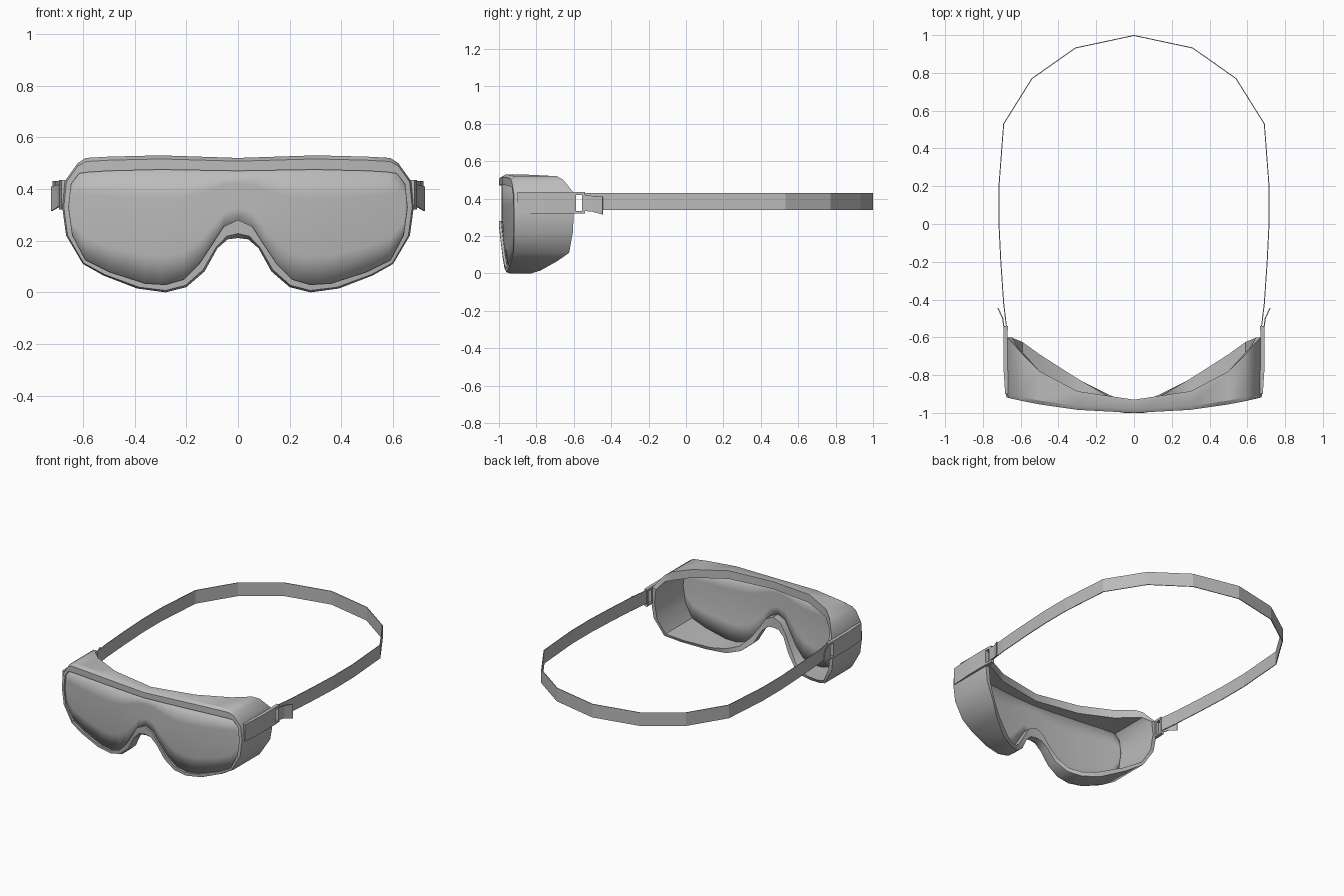
import bpy, bmesh
from mathutils import Vector

if "Cube" in bpy.data.objects:
    bpy.data.objects.remove(bpy.data.objects["Cube"], do_unlink=True)

grey = bpy.data.materials.new("plain grey")
grey.use_nodes = True
colour = (0.5, 0.5, 0.5, 1)
grey.diffuse_color = colour
grey.node_tree.nodes["Principled BSDF"].inputs["Base Color"].default_value = colour


def finish(name, bm, thickness=0, smooth=True):
    bmesh.ops.remove_doubles(bm, verts=bm.verts, dist=0.0005)
    bmesh.ops.recalc_face_normals(bm, faces=bm.faces)
    mesh = bpy.data.meshes.new(name)
    bm.to_mesh(mesh)
    bm.free()
    mesh.materials.append(grey)
    obj = bpy.data.objects.new(name, mesh)
    bpy.context.collection.objects.link(obj)
    if thickness:
        mod = obj.modifiers.new("thickness", "SOLIDIFY")
        mod.thickness = thickness
        mod.offset = 0
    if smooth:
        bpy.ops.object.select_all(action="DESELECT")
        obj.select_set(True)
        bpy.context.view_layer.objects.active = obj
        bpy.ops.object.shade_smooth_by_angle(angle=0.6)
    return obj


def skin(bm, rows, closed=False):
    """Join rows of points with quads."""
    grid = [[bm.verts.new(p) for p in row] for row in rows]
    n, m = len(grid), len(grid[0])
    for i in range(n if closed else n - 1):
        for j in range(m if closed else m - 1):
            a, b = grid[i], grid[(i + 1) % n]
            k = (j + 1) % m
            bm.faces.new((a[j], a[k], b[k], b[j]))


def front_y(x, z):
    """Curved front of the goggles."""
    return -1 + 0.18 * x * x + 0.1 * max(0, 0.25 - z)


# Half outline: outer x, outer z, lens x, lens z, depth of the rear edge
half = [
    (0, .52, 0, .47, -.93), (.3, .53, .3, .475, -.885), (.5, .525, .5, .47, -.78),
    (.59, .52, .58, .465, -.69), (.62, .5, .615, .46, -.655), (.67, .43, .645, .42, -.6),
    (.68, .33, .655, .33, -.6), (.665, .22, .64, .22, -.605), (.6, .11, .59, .125, -.625),
    (.52, .065, .5, .08, -.69), (.39, .015, .36, .035, -.78), (.28, 0, .28, .03, -.83),
    (.2, .02, .21, .05, -.87), (.13, .08, .15, .11, -.905), (.08, .17, .1, .185, -.925),
    (.04, .205, .055, .255, -.93), (0, .21, 0, .28, -.93),
]
ring = half + [(-a, b, -c, d, e) for a, b, c, d, e in half[-2:0:-1]]

# Frame: inner front edge, bevel, shoulder, rear outer edge, rear inner edge
rows = [[] for _ in range(5)]
for ox, oz, lx, lz, back in ring:
    bx, bz = ox + (lx - ox) * .25, oz + (lz - oz) * .25
    rows[0].append((lx, front_y(lx, lz), lz))
    rows[1].append((bx, front_y(bx, bz), bz))
    rows[2].append((ox, front_y(ox, oz) + .02, oz))
    rows[3].append((ox, back, oz))
    rows[4].append((lx, back, lz))
bm = bmesh.new()
skin(bm, rows, closed=True)
finish("goggle_frame", bm)


# Lens: columns spanning the inner outline
def height_at(x, points):
    for (x0, z0), (x1, z1) in zip(points, points[1:]):
        if x0 <= x <= x1:
            return z0 + (z1 - z0) * (x - x0) / (x1 - x0)
    return points[-1][1]


edge = [(p[2], p[3]) for p in half]
upper, lower = edge[:7], edge[6:][::-1]
xs = sorted({x for x, z in edge})
xs = [-x for x in xs[:0:-1]] + xs
rows = []
for x in xs:
    top, low = height_at(abs(x), upper), height_at(abs(x), lower)
    zs = [low + (top - low) * t / 4 for t in range(5)]
    rows.append([(x, front_y(x, z) + .016, z) for z in zs])
bm = bmesh.new()
skin(bm, rows)
finish("lens", bm, thickness=.006)


def add_bar(bm, side, path, width, z0, z1):
    """Bar of a given width following x, y points, between two heights."""
    rows = []
    for x, y in path:
        rows.append([(side * (x + dx), y, z) for dx, z in
                     ((0, z0), (width, z0), (width, z1), (0, z1), (0, z0))])
    skin(bm, rows)
    for row in (rows[0], rows[-1]):
        bm.faces.new([bm.verts.new(p) for p in row[:4]])


for side, label in ((1, "left"), (-1, "right")):
    # Side lug with an open slot for the strap
    bm = bmesh.new()
    add_bar(bm, side, [(.66, -.9), (.67, -.75), (.67, -.588)], .022, .32, .435)
    finish(label + "_strap_lug", bm, smooth=False)
    for part, y0, y1, z0, z1 in (("upper", -.588, -.54, .42, .435),
                                 ("lower", -.588, -.54, .32, .333),
                                 ("rear", -.556, -.54, .333, .42)):
        bm = bmesh.new()
        add_bar(bm, side, [(.67, y0), (.667, y1)], .022, z0, z1)
        finish(label + "_slot_" + part + "_bar", bm, smooth=False)
    # Loose strap tail folded back through the slot
    bm = bmesh.new()
    tail = [(.688, -.55, .335, .42), (.695, -.5, .33, .415), (.72, -.445, .315, .41)]
    skin(bm, [[(side * x, y, z0), (side * x, y, z1)] for x, y, z0, z1 in tail])
    finish(label + "_strap_tail", bm, thickness=.006, smooth=False)

# Head strap loop
path = [(.675, -.545), (.69, -.42), (.705, -.2), (.715, 0), (.715, .2),
        (.69, .53), (.54, .77), (.31, .932), (0, .998)]
path += [(-x, y) for x, y in path[-2::-1]]
bm = bmesh.new()
skin(bm, [[(x, y, .34), (x, y, .43)] for x, y in path])
finish("head_strap", bm, thickness=.005, smooth=False)
